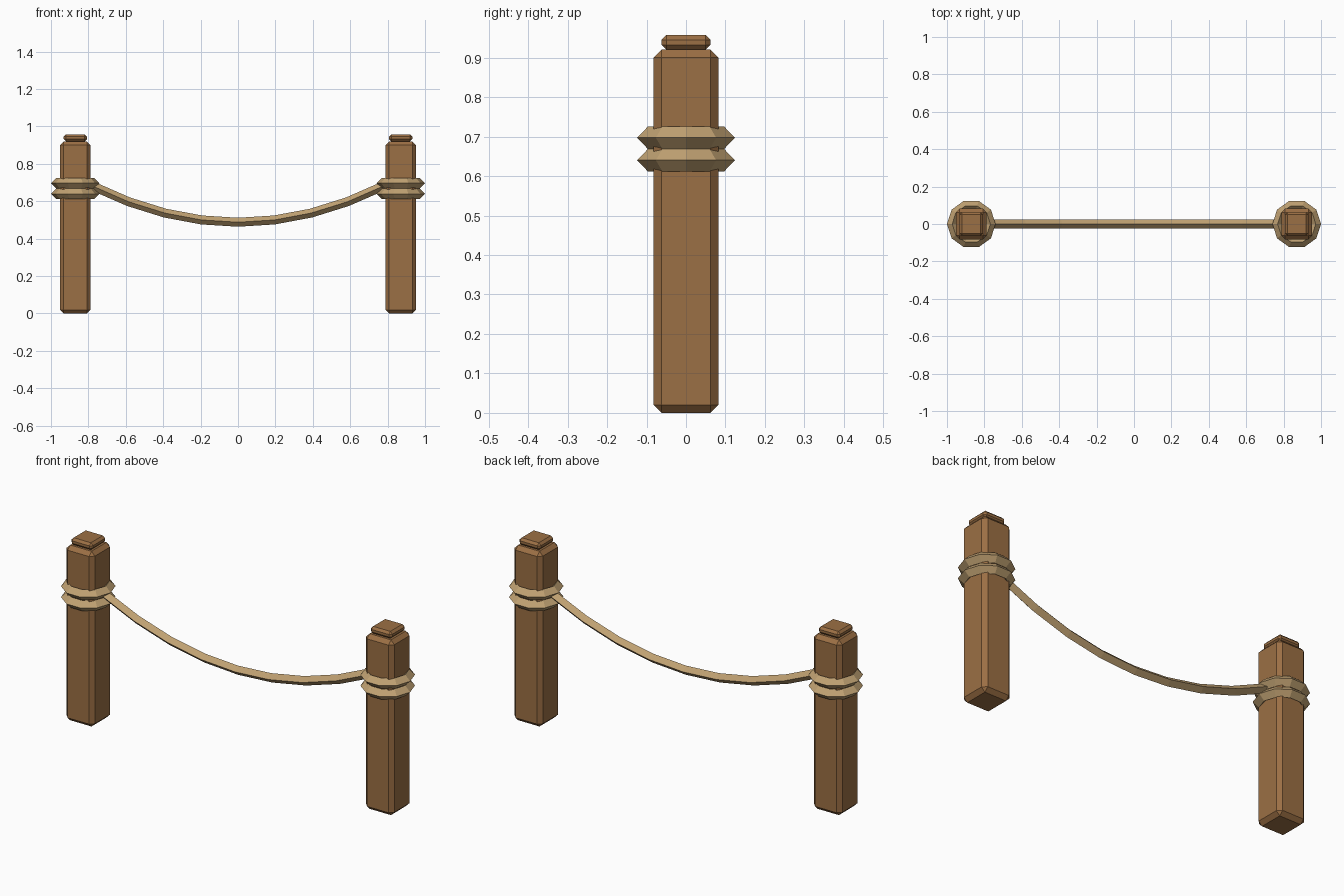
import bpy, bmesh
from math import cos, sin, pi, hypot

if "Cube" in bpy.data.objects:
    bpy.data.objects.remove(bpy.data.objects["Cube"])


def material(name, rgb):
    m = bpy.data.materials.new(name)
    m.diffuse_color = (*rgb, 1)
    m.use_nodes = True
    m.node_tree.nodes["Principled BSDF"].inputs["Base Color"].default_value = m.diffuse_color
    return m


WOOD = material("wood", (0.33, 0.16, 0.058))
ROPE = material("rope", (0.53, 0.36, 0.17))


def finish(bm, name, mat):
    bmesh.ops.recalc_face_normals(bm, faces=bm.faces[:])
    me = bpy.data.meshes.new(name)
    bm.to_mesh(me)
    bm.free()
    me.materials.append(mat)
    ob = bpy.data.objects.new(name, me)
    bpy.context.collection.objects.link(ob)
    return ob


def chamfered_box(name, x, half, z0, z1, chamfer):
    bm = bmesh.new()
    bmesh.ops.create_cube(bm, size=1)
    for v in bm.verts:
        v.co = (x + v.co.x * 2 * half, v.co.y * 2 * half,
                z0 + (v.co.z + 0.5) * (z1 - z0))
    bmesh.ops.bevel(bm, geom=bm.edges[:], offset=chamfer, segments=1,
                    affect='EDGES')
    return finish(bm, name, WOOD)


def bridge(bm, a, b):
    for i in range(len(a)):
        j = (i + 1) % len(a)
        bm.faces.new((a[i], a[j], b[j], b[i]))


def rope_coil(name, x, z, major=0.102, minor=0.028, sides=10):
    # ten-sided ring with a diamond section
    bm = bmesh.new()
    loops = []
    for i in range(sides):
        t = 2 * pi * i / sides
        loops.append([bm.verts.new((x + (major + minor * cos(p)) * cos(t),
                                    (major + minor * cos(p)) * sin(t),
                                    z + minor * sin(p)))
                      for p in (0, pi / 2, pi, 3 * pi / 2)])
    for i in range(sides):
        bridge(bm, loops[i], loops[(i + 1) % sides])
    return finish(bm, name, ROPE)


def hanging_rope(name, end=0.78, low=0.488, sag=0.32, r=0.024, segs=8):
    # diamond section swept along a parabola
    bm = bmesh.new()
    loops = []
    for i in range(segs + 1):
        x = end * (2 * i / segs - 1)
        z = low + sag * x * x
        slope = 2 * sag * x
        n = hypot(1, slope)
        nx, nz = -slope / n, 1 / n
        loops.append([bm.verts.new((x + nx * r * sin(p), r * cos(p),
                                    z + nz * r * sin(p)))
                      for p in (0, pi / 2, pi, 3 * pi / 2)])
    for a, b in zip(loops, loops[1:]):
        bridge(bm, a, b)
    bm.faces.new(loops[0])
    bm.faces.new(loops[-1])
    return finish(bm, name, ROPE)


# Posts with caps and two rope coils each
for side, x in (("left", -0.87), ("right", 0.87)):
    chamfered_box(f"{side}_post", x, 0.082, 0, 0.92, 0.02)
    chamfered_box(f"{side}_post_cap", x, 0.062, 0.92, 0.957, 0.012)
    rope_coil(f"{side}_upper_coil", x, 0.697)
    rope_coil(f"{side}_lower_coil", x, 0.64)

# Rope slung between the posts
hanging_rope("hanging_rope")
